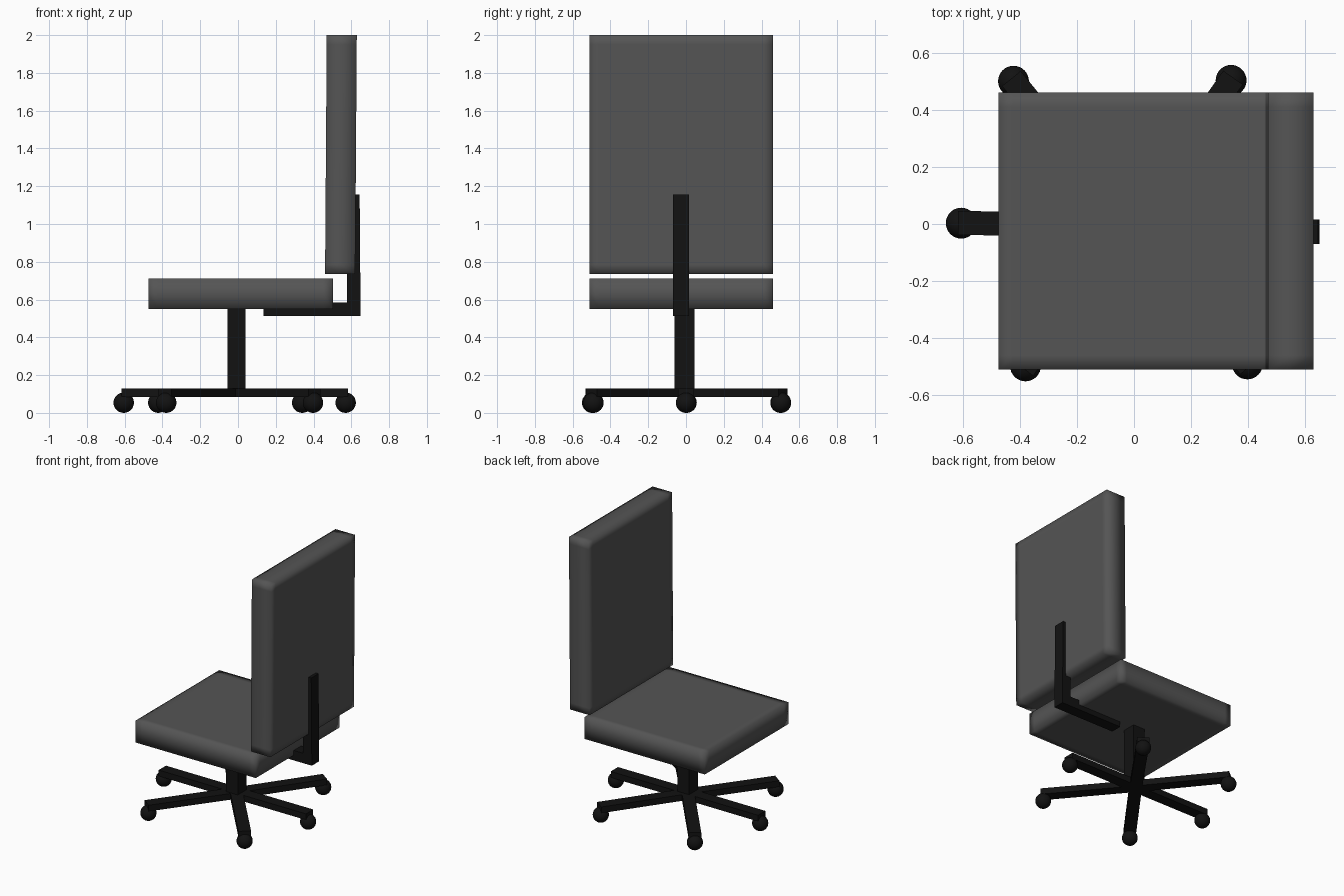
import bpy, bmesh, math
from mathutils import Vector, Matrix

if "Cube" in bpy.data.objects:
    bpy.data.objects.remove(bpy.data.objects["Cube"])


def material(name, v):
    m = bpy.data.materials.new(name)
    m.diffuse_color = (v, v, v, 1)
    m.use_nodes = True
    m.node_tree.nodes["Principled BSDF"].inputs["Base Color"].default_value = m.diffuse_color
    return m


FABRIC = material("dark_grey_fabric", 0.09)
BLACK = material("black_plastic", 0.006)


def finish(bm, name, mat, smooth=False):
    bmesh.ops.recalc_face_normals(bm, faces=bm.faces)
    for f in bm.faces:
        f.smooth = smooth
    me = bpy.data.meshes.new(name)
    bm.to_mesh(me)
    bm.free()
    me.materials.append(mat)
    ob = bpy.data.objects.new(name, me)
    bpy.context.collection.objects.link(ob)
    return ob


def box_bm(lo, hi):
    lo, hi = Vector(lo), Vector(hi)
    bm = bmesh.new()
    bmesh.ops.create_cube(bm, size=1, matrix=Matrix.Translation((lo + hi) / 2)
                          @ Matrix.Diagonal((*(hi - lo), 1)))
    return bm


def cushion(name, lo, hi, thin, lean=0):
    """Box with edge loops near its rim and round its middle, smooth shaded."""
    bm = box_bm(lo, hi)
    for axis in range(3):
        mid = (lo[axis] + hi[axis]) / 2
        cuts = [mid] if axis == thin else [lo[axis] + 0.05, hi[axis] - 0.05]
        for c in cuts:
            co, no = Vector(), Vector()
            co[axis], no[axis] = c, 1
            bmesh.ops.bisect_plane(bm, geom=bm.verts[:] + bm.edges[:] + bm.faces[:],
                                   plane_co=co, plane_no=no)
    for v in bm.verts:
        v.co.x += lean * (v.co.z - lo[2])
    return finish(bm, name, FABRIC, True)


# Upholstery
cushion("seat", (-0.475, -0.51, 0.55), (0.502, 0.46, 0.711), 2)
cushion("backrest", (0.461, -0.51, 0.735), (0.62, 0.46, 2.0), 0, 0.007)

# L-shaped bracket joining seat and backrest
bm = bmesh.new()
profile = [(0.135, 0.512), (0.649, 0.512), (0.644, 1.155),
           (0.574, 1.155), (0.577, 0.585), (0.135, 0.585)]
face = bm.faces.new([bm.verts.new((x, -0.07, z)) for x, z in profile])
ext = bmesh.ops.extrude_face_region(bm, geom=[face])["geom"]
bmesh.ops.translate(bm, vec=(0, 0.085, 0),
                    verts=[v for v in ext if isinstance(v, bmesh.types.BMVert)])
finish(bm, "back_bracket", BLACK)

# Central post
finish(box_bm((-0.055, -0.06, 0.088), (0.04, 0.044, 0.555)), "post", BLACK)

# Six legs with ball casters
hub = Vector((-0.015, 0.0, 0))
feet = [(-0.605, 0.003), (-0.422, 0.5), (0.34, 0.503),
        (0.57, 0.0), (0.397, -0.49), (-0.38, -0.497)]
for i, (x, y) in enumerate(feet):
    d = Vector((x, y, 0)) - hub
    bm = box_bm((0, -0.042, 0.085), (d.length + 0.012, 0.042, 0.13))
    bm.transform(Matrix.Translation(hub) @ Matrix.Rotation(math.atan2(d.y, d.x), 4, 'Z'))
    finish(bm, f"leg_{i + 1}", BLACK)
    bm = bmesh.new()
    bmesh.ops.create_uvsphere(bm, u_segments=32, v_segments=16, radius=0.054,
                              matrix=Matrix.Translation((x, y, 0.054)))
    finish(bm, f"caster_{i + 1}", BLACK, True)
